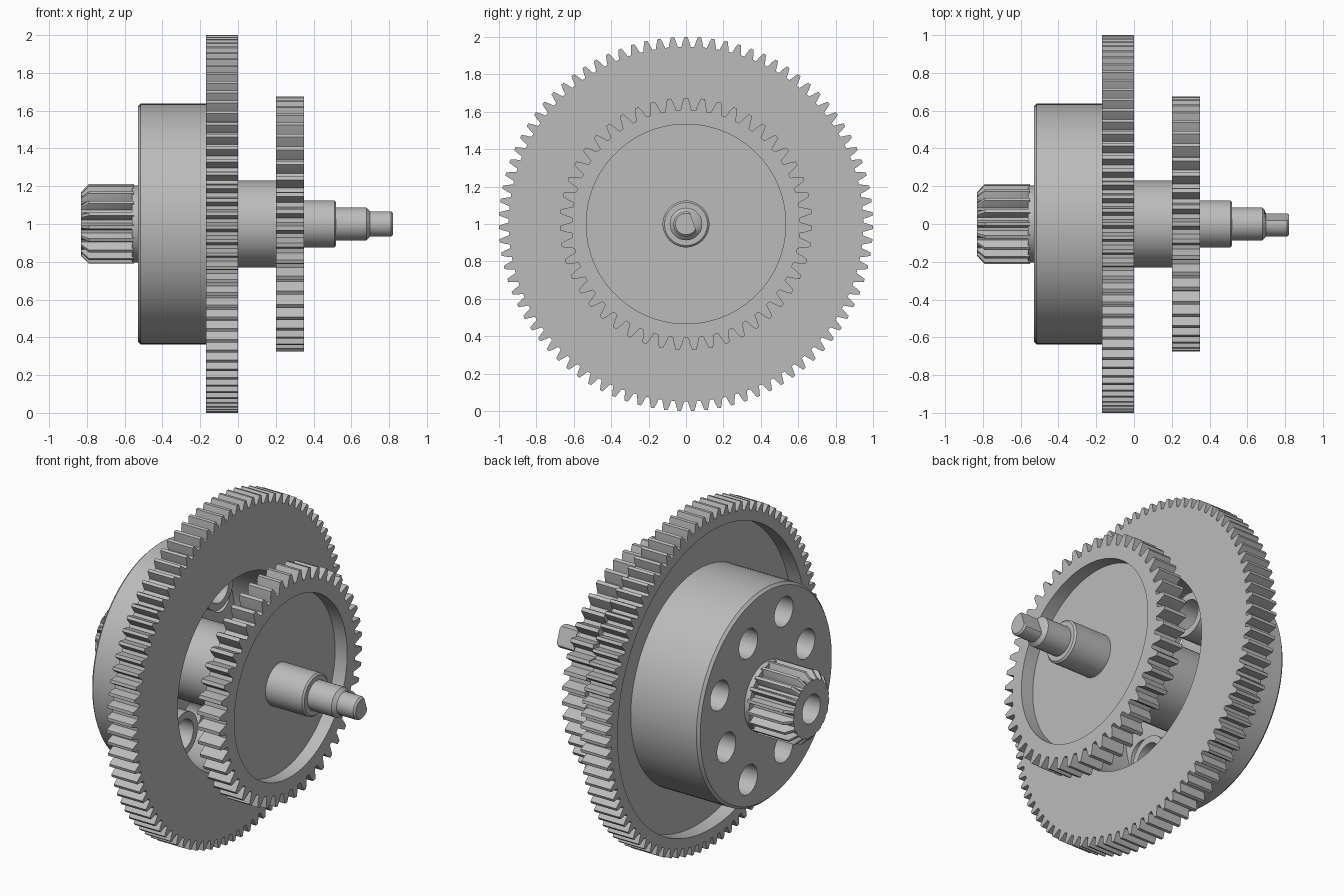
import bpy, bmesh, math

if "Cube" in bpy.data.objects:
    bpy.data.objects.remove(bpy.data.objects["Cube"])

grey = bpy.data.materials.new("steel_grey")
grey.diffuse_color = (0.5, 0.5, 0.5, 1)
grey.use_nodes = True
grey.node_tree.nodes["Principled BSDF"].inputs["Base Color"].default_value = grey.diffuse_color


def finish(name, bm):
    bmesh.ops.remove_doubles(bm, verts=bm.verts, dist=1e-5)
    bmesh.ops.recalc_face_normals(bm, faces=bm.faces)
    mesh = bpy.data.meshes.new(name)
    bm.to_mesh(mesh)
    bm.free()
    mesh.materials.append(grey)
    ob = bpy.data.objects.new(name, mesh)
    bpy.context.collection.objects.link(ob)
    return ob


def smooth(ob, angle=30):
    bpy.ops.object.select_all(action='DESELECT')
    ob.select_set(True)
    bpy.context.view_layer.objects.active = ob
    bpy.ops.object.shade_smooth_by_angle(angle=math.radians(angle))


def loft(name, profile, outline=None, seg=96, y=0, z=1, closed=False, edit=None):
    """Sweep (x, radius) points about the x axis; radius None follows the toothed
    outline, and a negative radius clips that outline to its absolute value."""
    pts = outline or [(2 * math.pi * i / seg, 0) for i in range(seg)]
    bm = bmesh.new()
    rings = []
    for x, r in profile:
        ring = []
        for a, ro in pts:
            rad = ro if r is None else (min(ro, -r) if r < 0 else r)
            ring.append(bm.verts.new((x, y + rad * math.sin(a), z + rad * math.cos(a))))
        rings.append(ring)
    pairs = list(zip(rings, rings[1:]))
    if closed:
        pairs.append((rings[-1], rings[0]))
    n = len(pts)
    for p, q in pairs:
        for i in range(n):
            j = (i + 1) % n
            bm.faces.new((p[i], p[j], q[j], q[i]))
    bmesh.ops.dissolve_degenerate(bm, dist=1e-6, edges=bm.edges)
    if edit:
        edit(bm)
    return finish(name, bm)


def teeth(count, root, tip):
    """Gear outline as (angle, radius) points, one tooth at the top."""
    mid = (root + tip) / 2
    shape = [(-.5, root), (-.36, root), (-.25, mid), (-.12, tip),
             (.12, tip), (.25, mid), (.36, root)]
    return [(2 * math.pi * (k + t) / count, r) for k in range(count) for t, r in shape]


# Large ring gear: recessed on the left, open in the middle
smooth(loft("large_gear", [(0, .57), (0, None), (-.17, None), (-.17, .89),
                           (-.08, .89), (-.08, .57)],
            teeth(87, .948, 1.0), closed=True))

# Small gear: recessed on the right
smooth(loft("small_gear", [(.2, .1), (.2, None), (.35, None), (.35, .533),
                           (.27, .533), (.27, .1)],
            teeth(47, .61, .675), closed=True))

# Drum: a cup with a perforated end plate
drum = loft("drum", [(-.53, .1), (-.53, .622), (-.515, .637), (-.05, .637),
                     (-.05, .57), (-.42, .57), (-.42, .1)], closed=True)

# Eight holes in two alternating circles; the inner four run through bosses
for k in range(8):
    a = math.radians(21 + 45 * k)
    r = .47 if k % 2 == 0 else .41
    hy, hz = -r * math.sin(a), 1 + r * math.cos(a)
    cutter = loft("hole_cutter", [(-.7, 0), (-.7, .088), (-.35, .088), (-.35, 0)],
                  seg=32, y=hy, z=hz)
    mod = drum.modifiers.new("hole", 'BOOLEAN')
    mod.operation = 'DIFFERENCE'
    mod.solver = 'EXACT'
    mod.object = cutter
    bpy.context.view_layer.objects.active = drum
    bpy.ops.object.modifier_apply(modifier=mod.name)
    bpy.data.objects.remove(cutter)
    if k % 2:
        smooth(loft("boss", [(-.43, .088), (-.43, .13), (-.24, .13), (-.24, .088)],
                    seg=40, y=hy, z=hz, closed=True))
smooth(drum)


# Flat on the shaft tip
def cut_flat(bm):
    for v in bm.verts:
        if v.co.x > .695:
            d = v.co.y * .94 + (v.co.z - 1) * .34 - .04
            if d > 0:
                v.co.y -= d * .94
                v.co.z -= d * .34


# Hub and stepped shaft
smooth(loft("shaft", [(-.45, 0), (-.45, .23), (.21, .23), (.21, .125), (.51, .125),
                      (.52, .115), (.52, .087), (.68, .087), (.69, .077),
                      (.70, .067), (.81, .067), (.82, .057), (.82, 0)],
            seg=64, edit=cut_flat))

# Pinion with chamfered ends and a centre bore, seated on a collar
smooth(loft("pinion", [(-.55, .085), (-.55, None), (-.79, None), (-.83, -.17),
                       (-.83, .085)],
            teeth(19, .165, .212), closed=True))
smooth(loft("collar", [(-.5, 0), (-.5, .205), (-.562, .205), (-.562, 0)], seg=64))
